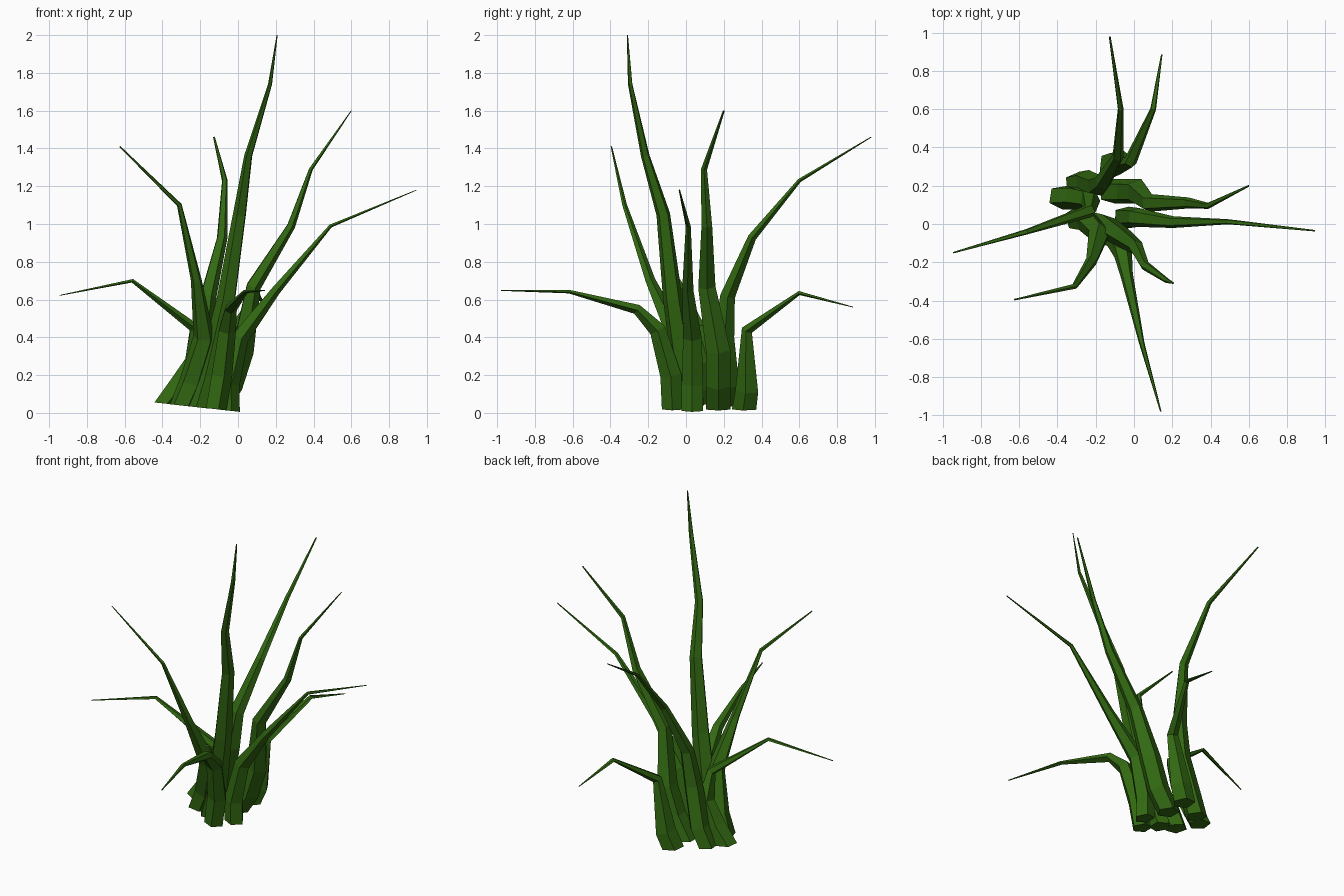
import bpy, bmesh, math
from mathutils import Vector

green = bpy.data.materials.new("leaf green")
green.diffuse_color = (0.032, 0.14, 0.006, 1)
SIDES = 5
GROUND = Vector((0.11, 0, 1)).normalized()   # slanted cut under the clump


def blade(name, pts):
    """Faceted tapering leaf through points (x, y, z, half width)."""
    bm = bmesh.new()
    P = [Vector(p[:3]) for p in pts]
    n = len(P)
    rings = []
    tip = P[-1] - P[0]
    heading = math.atan2(tip.y, tip.x)
    side = Vector((-math.sin(heading), math.cos(heading), 0))
    for i in range(n):
        a = (P[i] - P[max(i - 1, 0)]).normalized()
        b = (P[min(i + 1, n - 1)] - P[i]).normalized()
        t = GROUND if i == 0 else (a + b).normalized()
        u = (side - t * side.dot(t)).normalized()
        v = t.cross(u)
        w = pts[i][3]
        flat = 1 - 0.5 * (i / (n - 1)) ** 2
        ring = []
        for k in range(SIDES):
            q = 2 * math.pi * (k + 0.5) / SIDES
            ring.append(bm.verts.new(P[i] + u * w * math.sin(q) + v * w * flat * math.cos(q)))
        rings.append(ring)
    for r0, r1 in zip(rings, rings[1:]):
        for k in range(SIDES):
            j = (k + 1) % SIDES
            bm.faces.new((r0[k], r0[j], r1[j], r1[k]))
    bm.faces.new(rings[0])
    bm.faces.new(rings[-1])
    bmesh.ops.recalc_face_normals(bm, faces=bm.faces)
    me = bpy.data.meshes.new(name)
    bm.to_mesh(me)
    bm.free()
    me.materials.append(green)
    bpy.context.collection.objects.link(bpy.data.objects.new(name, me))


# tall upright leaves
blade("tallest_blade", [(-.2, 0, .028, .065), (-.15, -.01, .2, .065), (-.06, -.07, .6, .055),
                        (.01, -.12, 1.05, .04), (.055, -.215, 1.36, .026),
                        (.17, -.295, 1.74, .014), (.207, -.31, 2, .004)])
blade("back_blade", [(-.3, .21, .039, .065), (-.25, .22, .15, .065), (-.19, .2, .4, .06),
                     (-.16, .22, .62, .047), (-.085, .35, .93, .03),
                     (-.07, .6, 1.23, .016), (-.127, .98, 1.46, .005)])
blade("right_blade", [(-.12, .17, .02, .068), (-.04, .17, .15, .068), (.02, .17, .33, .068),
                      (.08, .11, .67, .048), (.28, .11, .99, .03),
                      (.385, .095, 1.29, .017), (.6, .2, 1.6, .005)])
blade("left_front_blade", [(-.3, .03, .039, .065), (-.25, .02, .16, .065), (-.18, -.05, .4, .06),
                           (-.22, -.19, .7, .032), (-.31, -.325, 1.1, .016),
                           (-.625, -.395, 1.41, .005)])
# arching leaves
blade("far_right_blade", [(-.05, .035, .012, .06), (-.05, .035, .15, .06), (.01, .035, .4, .052),
                          (.2, .01, .65, .032), (.49, .012, .99, .014), (.945, -.035, 1.18, .004)])
blade("front_blade", [(-.12, -.07, .02, .06), (-.09, -.08, .2, .06), (-.06, -.15, .44, .05),
                      (-.04, -.26, .55, .035), (.04, -.62, .643, .015), (.14, -.98, .648, .004)])
blade("left_blade", [(-.385, .14, .049, .065), (-.31, .14, .14, .065), (-.23, .13, .28, .06),
                     (-.23, .07, .45, .036), (-.56, -.04, .7, .015), (-.945, -.15, .622, .004)])
blade("back_low_blade", [(-.12, .31, .02, .068), (-.08, .325, .12, .066), (-.02, .325, .44, .035),
                         (.1, .6, .635, .016), (.145, .885, .56, .004)])
